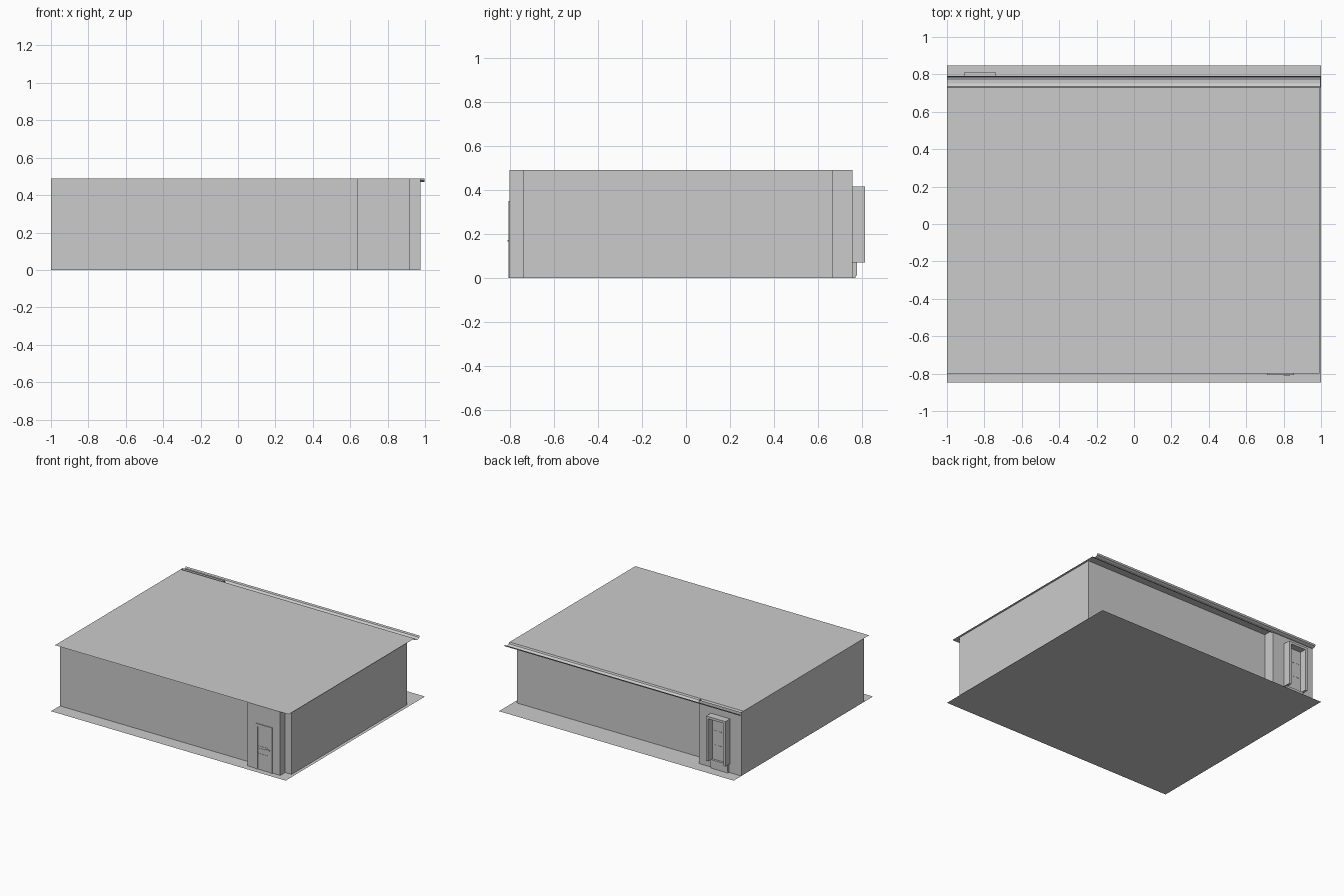
import bpy, bmesh

if "Cube" in bpy.data.objects:
    bpy.data.objects.remove(bpy.data.objects["Cube"])


def finish(name, bm):
    bmesh.ops.recalc_face_normals(bm, faces=bm.faces)
    me = bpy.data.meshes.new(name)
    bm.to_mesh(me)
    bm.free()
    ob = bpy.data.objects.new(name, me)
    bpy.context.collection.objects.link(ob)
    return ob


def box(name, x0, x1, y0, y1, z0, z1):
    bm = bmesh.new()
    bmesh.ops.create_cube(bm, size=1)
    for v in bm.verts:
        v.co = ((x0 + x1) / 2 + v.co.x * (x1 - x0),
                (y0 + y1) / 2 + v.co.y * (y1 - y0),
                (z0 + z1) / 2 + v.co.z * (z1 - z0))
    return finish(name, bm)


def sheet(name, path, offset, closed=False):
    """Sweep a line of points along an offset as a thin sheet."""
    bm = bmesh.new()
    a = [bm.verts.new(p) for p in path]
    b = [bm.verts.new([c + d for c, d in zip(p, offset)]) for p in path]
    n = len(path)
    for i in range(n if closed else n - 1):
        j = (i + 1) % n
        bm.faces.new((a[i], a[j], b[j], b[i]))
    return finish(name, bm)


def door_frame(name, x0, x1, y0, y1, z0, z1, t):
    """Two posts and a header."""
    box(name + "_left", x0, x0 + t, y0, y1, z0, z1)
    box(name + "_right", x1 - t, x1, y0, y1, z0, z1)
    box(name + "_header", x0 + t, x1 - t, y0, y1, z1 - t, z1)


H = 0.49

# Ground sheet
sheet("ground_slab", [(-1, -0.848, 0), (1, -0.848, 0)], (0, 1.696, 0))

# Walls with a projecting entrance bay and a projecting loading bay
outline = [(-1, -0.74), (0.64, -0.74), (0.64, -0.80), (0.92, -0.80), (0.92, -0.74),
           (0.975, -0.74), (0.975, 0.665), (-0.64, 0.665), (-0.64, 0.755), (-1, 0.755)]
sheet("walls", [(x, y, 0) for x, y in outline], (0, 0, H), closed=True)

# Flat roof and open gutter along the back
sheet("roof", [(-1, -0.80, H), (0.992, -0.80, H)], (0, 1.53, 0))
gutter = [(0.73, H), (0.735, 0.478), (0.75, 0.47), (0.77, 0.47), (0.785, 0.478), (0.79, H)]
sheet("gutter", [(-1, y, z) for y, z in gutter], (1.996, 0, 0))

# Entrance door on the front
door_frame("entrance_frame", 0.71, 0.855, -0.806, -0.80, 0, 0.35, 0.02)
box("entrance_door", 0.73, 0.835, -0.802, -0.80, 0, 0.33)
for i, z in enumerate((0.12, 0.16, 0.178)):
    box(f"door_rail_{i}", 0.735, 0.815, -0.804, -0.802, z, z + 0.004)
box("door_handle", 0.80, 0.835, -0.809, -0.804, 0.166, 0.172)

# Loading dock on the back: deep shelter, sectional door, leveller
door_frame("dock_shelter", -0.905, -0.74, 0.755, 0.812, 0.07, 0.415, 0.018)
box("dock_door", -0.887, -0.758, 0.755, 0.76, 0.07, 0.397)
for r, z in enumerate((0.18, 0.29)):
    for c in range(3):
        x = -0.873 + c * 0.04
        box(f"dock_door_seam_{r}_{c}", x, x + 0.022, 0.76, 0.762, z, z + 0.005)
box("dock_leveller", -0.895, -0.75, 0.755, 0.776, 0.012, 0.07)
box("dock_kerb", -0.895, -0.75, 0.755, 0.769, 0, 0.012)
